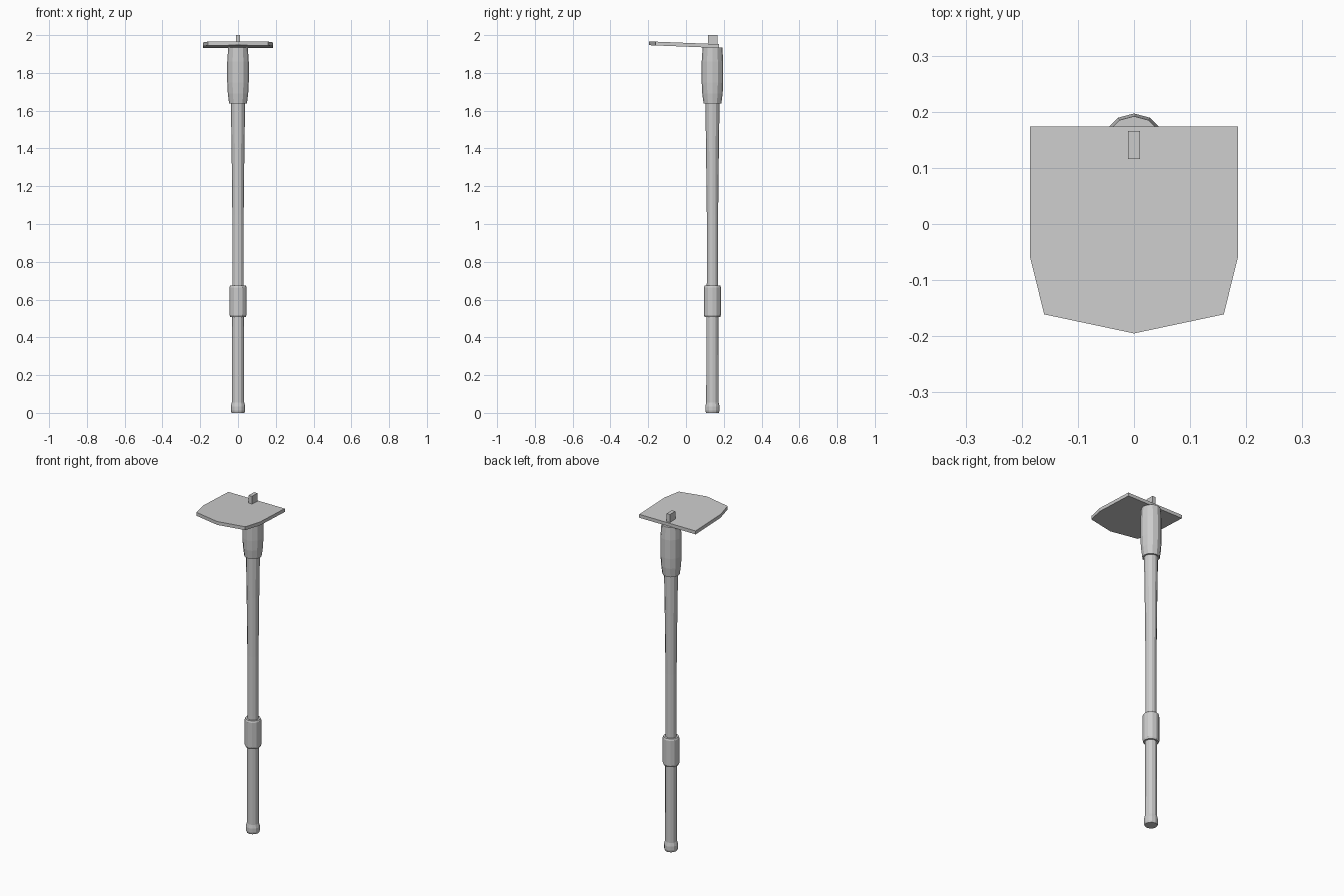
import bpy, bmesh, math

cube = bpy.data.objects.get("Cube")
if cube:
    bpy.data.objects.remove(cube, do_unlink=True)

SIDES = 12
AXIS_Y = 0.14

grey = bpy.data.materials.new("plain_grey")
grey.use_nodes = True
grey.diffuse_color = (0.6, 0.6, 0.6, 1)
grey.node_tree.nodes["Principled BSDF"].inputs["Base Color"].default_value = (0.6, 0.6, 0.6, 1)


def finish(name, bm):
    bmesh.ops.recalc_face_normals(bm, faces=bm.faces)
    mesh = bpy.data.meshes.new(name)
    bm.to_mesh(mesh)
    bm.free()
    mesh.materials.append(grey)
    obj = bpy.data.objects.new(name, mesh)
    bpy.context.collection.objects.link(obj)
    return obj


def turned(name, profile):
    """Faceted round part from (radius, height) pairs, capped at both ends."""
    bm = bmesh.new()
    rings = []
    for r, z in profile:
        angles = [2 * math.pi * i / SIDES for i in range(SIDES)]
        rings.append([bm.verts.new((r * math.cos(a), AXIS_Y + r * math.sin(a), z)) for a in angles])
    for low, high in zip(rings, rings[1:]):
        for i in range(SIDES):
            j = (i + 1) % SIDES
            bm.faces.new((low[i], low[j], high[j], high[i]))
    bm.faces.new(rings[0])
    bm.faces.new(rings[-1])
    return finish(name, bm)


# Tapered wooden shaft with an end knob
turned("shaft", [(0.034, 0), (0.038, 0.012), (0.038, 0.035), (0.033, 0.055),
                 (0.032, 0.5), (0.03, 0.7), (0.03, 1.05), (0.034, 1.4), (0.038, 1.66)])

# Raised grip collar
turned("grip_collar", [(0.041, 0.508), (0.045, 0.518), (0.045, 0.665), (0.041, 0.675)])

# Head socket
turned("head_socket", [(0.047, 1.637), (0.048, 1.645), (0.054, 1.69),
                       (0.057, 1.75), (0.057, 1.86), (0.052, 1.934)])

# Flat blade, rising slightly towards its pointed front
half = [(0.185, 0.174), (0.185, -0.06), (0.16, -0.161)]
outline = half + [(0, -0.195)] + [(-x, y) for x, y in reversed(half)]
bm = bmesh.new()
base = bm.faces.new([bm.verts.new((x, y, 1.932 + (0.174 - y) * 0.04)) for x, y in outline])
top = bmesh.ops.extrude_face_region(bm, geom=[base])
bmesh.ops.translate(bm, vec=(0, 0, 0.02), verts=[v for v in top["geom"] if isinstance(v, bmesh.types.BMVert)])
finish("blade", bm)

# Small peg through the blade
bm = bmesh.new()
bmesh.ops.create_cube(bm, size=1)
bmesh.ops.scale(bm, vec=(0.022, 0.05, 0.08), verts=bm.verts)
bmesh.ops.translate(bm, vec=(0, 0.141, 1.96), verts=bm.verts)
finish("peg", bm)
